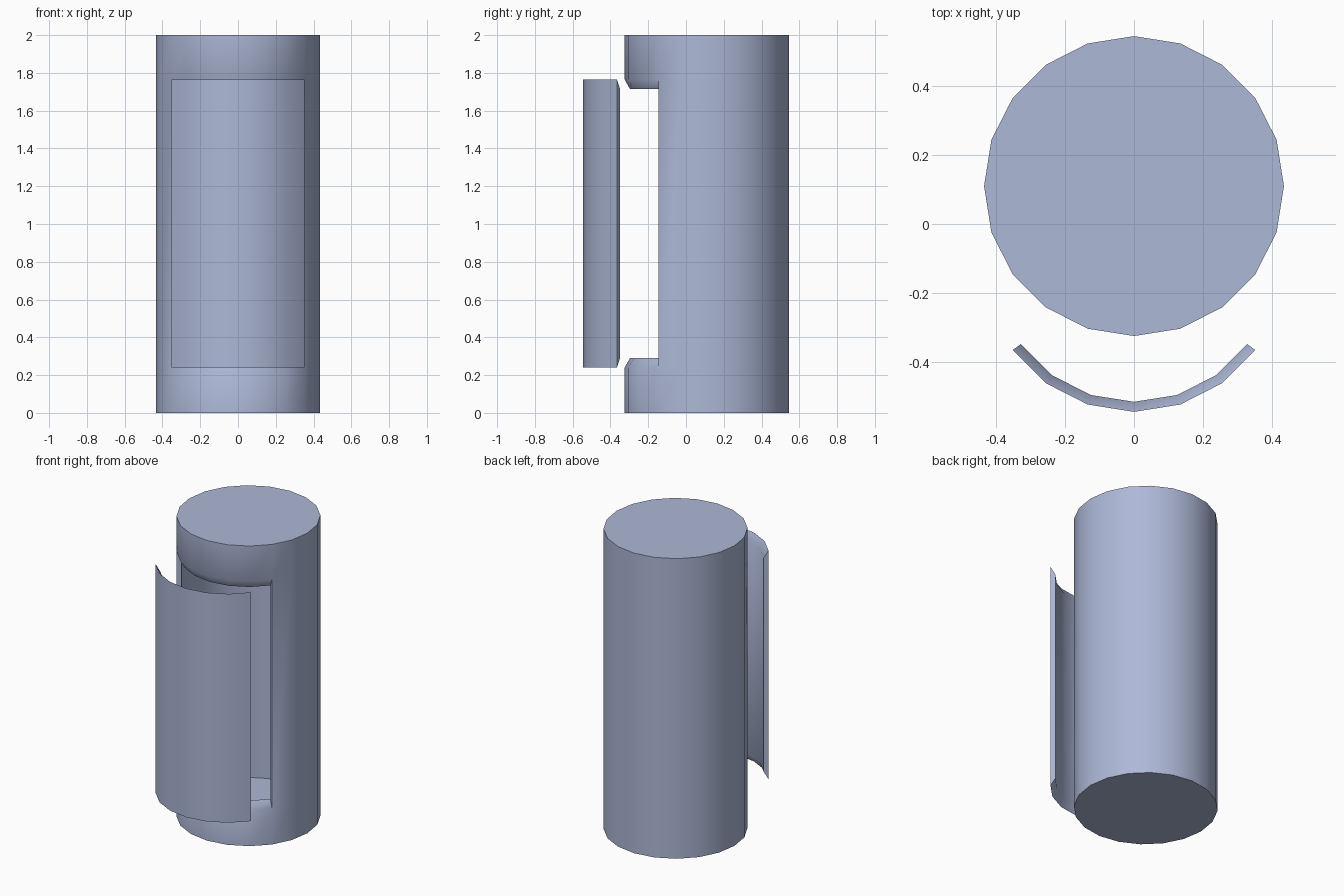
import bpy, bmesh, math
from mathutils import Vector

if "Cube" in bpy.data.objects:
    bpy.data.objects.remove(bpy.data.objects["Cube"])

SIDES = 20
R = 0.435            # outer radius
CY = 0.11            # axis position in y
SHIFT = 0.22         # how far the panel is pulled forward
INNER = 0.933        # inner skin is a scaled copy of the outer skin
LEVELS = [0.0, 0.24, 1.765, 2.0]
PANEL = range(12, 18)   # six sides facing the front (216 to 324 degrees)
CENTRE = Vector((0, 0, 1))

mat = bpy.data.materials.new("blue_grey")
mat.diffuse_color = (0.42, 0.48, 0.68, 1)
mat.use_nodes = True
mat.node_tree.nodes["Principled BSDF"].inputs["Base Color"].default_value = mat.diffuse_color


def point(i, z, inner):
    a = 2 * math.pi * i / SIDES
    p = Vector((R * math.cos(a), R * math.sin(a), z))
    return CENTRE + (p - CENTRE) * INNER if inner else p


def build(name, cells, caps, y):
    """Double skin over the given (side, level) cells, joined along open edges."""
    bm = bmesh.new()
    verts = {}

    def v(i, k, inner):
        key = (i % SIDES, k, inner)
        if key not in verts:
            verts[key] = bm.verts.new(point(i, LEVELS[k], inner))
        return verts[key]

    loops = [[(i, k), (i + 1, k), (i + 1, k + 1), (i, k + 1)] for i, k in cells]
    if caps:
        loops.append([(i, 0) for i in reversed(range(SIDES))])
        loops.append([(i, 3) for i in range(SIDES)])
    edges = {}
    for loop in loops:
        bm.faces.new([v(i, k, False) for i, k in loop])
        bm.faces.new([v(i, k, True) for i, k in reversed(loop)])
        for a, b in zip(loop, loop[1:] + loop[:1]):
            edges[((a[0] % SIDES, a[1]), (b[0] % SIDES, b[1]))] = True
    # chamfered rims wherever an edge has no neighbour
    for a, b in edges:
        if (b, a) not in edges:
            bm.faces.new([v(*b, False), v(*a, False), v(*a, True), v(*b, True)])
    bm.normal_update()

    mesh = bpy.data.meshes.new(name)
    bm.to_mesh(mesh)
    bm.free()
    mesh.materials.append(mat)
    obj = bpy.data.objects.new(name, mesh)
    obj.location.y = y
    bpy.context.collection.objects.link(obj)
    bpy.ops.object.select_all(action='DESELECT')
    obj.select_set(True)
    bpy.context.view_layer.objects.active = obj
    bpy.ops.object.shade_smooth_by_angle(angle=math.radians(30))
    return obj


# Hollow shell with a window, and the matching panel pulled out in front of it
panel_cells = [(i, 1) for i in PANEL]
shell_cells = [(i, k) for i in range(SIDES) for k in range(3)
               if (i, k) not in panel_cells]
build("hollow_shell", shell_cells, True, CY)
build("front_panel", panel_cells, False, CY - SHIFT)
